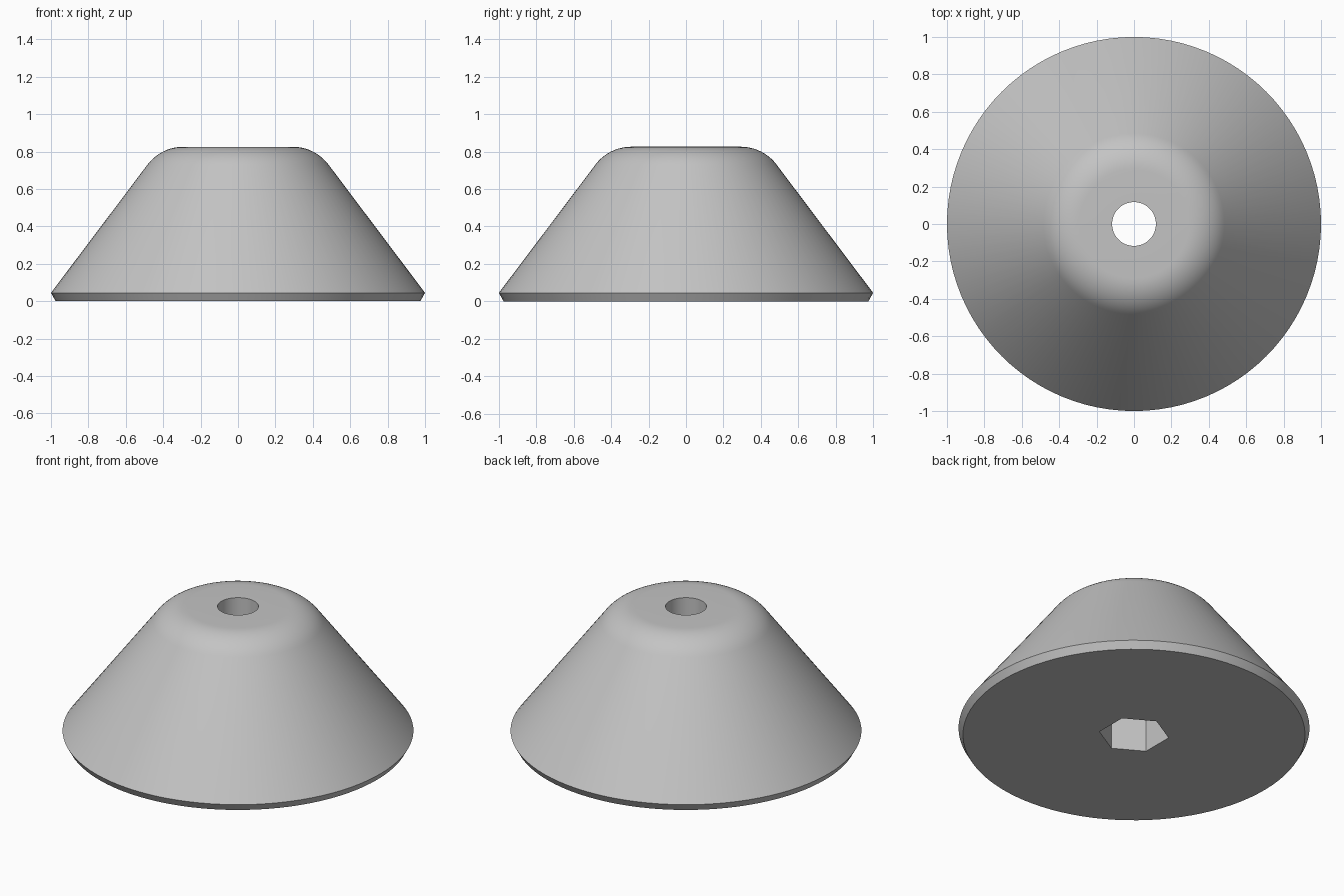
import bpy
import bmesh
from math import pi, cos, sin, radians, atan2, tan

default = bpy.data.objects.get("Cube")
if default:
    bpy.data.objects.remove(default, do_unlink=True)

SEGMENTS = 96
HEIGHT, RIM_Z, RIM_R, BASE_R = 0.826, 0.045, 1.0, 0.975
HOLE_R, HEX_R, HEX_DEPTH = 0.117, 0.2, 0.27
SHOULDER_R, FILLET, ARC_STEPS = 0.412, 0.24, 10


def hex_radius(angle):
    """Distance to a hexagon's side, with corners on the y axis."""
    offset = (angle - radians(30)) % (pi / 3) - pi / 6
    return HEX_R * cos(pi / 6) / cos(offset)


def circle(radius):
    return lambda angle: radius


# Rounded shoulder between the slope and the flat top
slope = atan2(HEIGHT - RIM_Z, RIM_R - SHOULDER_R)
arc_r = SHOULDER_R - FILLET * tan(slope / 2)
shoulder = []
for i in range(ARC_STEPS + 1):
    a = slope * (1 - i / ARC_STEPS)
    shoulder.append((circle(arc_r + FILLET * sin(a)), HEIGHT - FILLET * (1 - cos(a))))

# Closed cross-section: pocket, base, slope, shoulder, through hole
section = [(hex_radius, HEX_DEPTH), (hex_radius, 0), (circle(BASE_R), 0),
           (circle(RIM_R), RIM_Z)]
section += shoulder
section += [(circle(HOLE_R), HEIGHT), (circle(HOLE_R), HEX_DEPTH)]

bm = bmesh.new()
rings = []
for radius, z in section:
    ring = []
    for i in range(SEGMENTS):
        a = 2 * pi * i / SEGMENTS
        ring.append(bm.verts.new((radius(a) * cos(a), radius(a) * sin(a), z)))
    rings.append(ring)
for low, high in zip(rings, rings[1:] + rings[:1]):
    for i in range(SEGMENTS):
        j = (i + 1) % SEGMENTS
        bm.faces.new((low[i], low[j], high[j], high[i]))
bmesh.ops.recalc_face_normals(bm, faces=bm.faces)

mesh = bpy.data.meshes.new("cone_body")
bm.to_mesh(mesh)
bm.free()
body = bpy.data.objects.new("cone_body", mesh)
bpy.context.collection.objects.link(body)

# Plain grey
grey = bpy.data.materials.new("grey")
grey.use_nodes = True
colour = (0.55, 0.55, 0.55, 1)
grey.diffuse_color = colour
grey.node_tree.nodes["Principled BSDF"].inputs["Base Color"].default_value = colour
mesh.materials.append(grey)

bpy.ops.object.select_all(action="DESELECT")
body.select_set(True)
bpy.context.view_layer.objects.active = body
bpy.ops.object.shade_smooth_by_angle(angle=radians(25))
